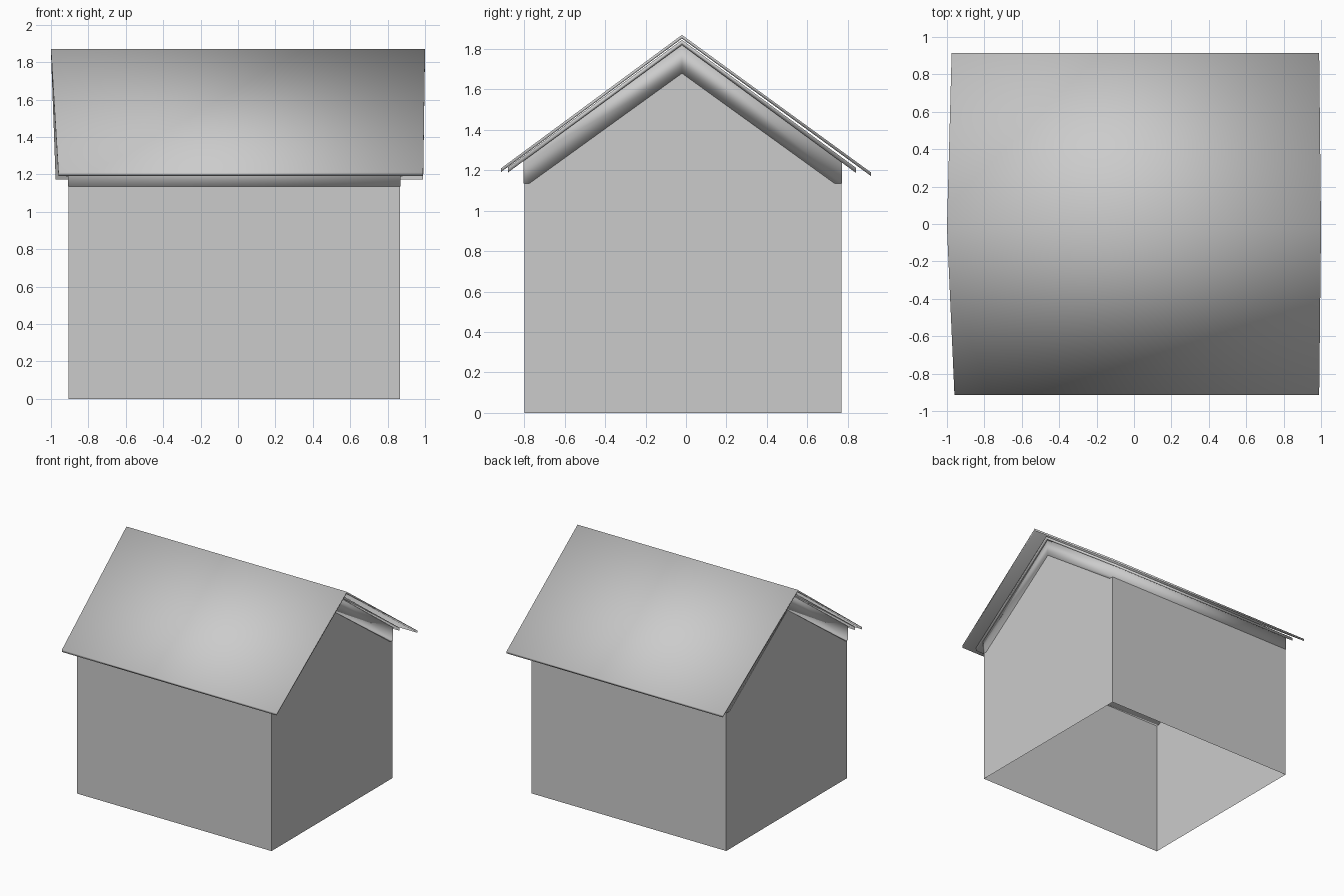
import bpy, bmesh

if "Cube" in bpy.data.objects:
    bpy.data.objects.remove(bpy.data.objects["Cube"])

RIDGE_Y = -0.02


def extrude_profile(name, points, left, right, caps=True, skip=(), smooth=False):
    """Run a (y, z) outline from left x to right x; left/right give x for a point."""
    bm = bmesh.new()
    a = [bm.verts.new((left(y), y, z)) for y, z in points]
    b = [bm.verts.new((right(y), y, z)) for y, z in points]
    n = len(points)
    for i in range(n):
        if i not in skip:
            j = (i + 1) % n
            bm.faces.new((a[i], a[j], b[j], b[i]))
    if caps:
        bm.faces.new(a[::-1])
        bm.faces.new(b)
    if len(skip) == 0:
        bmesh.ops.recalc_face_normals(bm, faces=bm.faces)
    for f in bm.faces:
        f.smooth = smooth
    mesh = bpy.data.meshes.new(name)
    bm.to_mesh(mesh)
    bm.free()
    obj = bpy.data.objects.new(name, mesh)
    bpy.context.collection.objects.link(obj)
    return obj


def sheet(front, ridge, back, thickness):
    """Closed outline of a thin folded sheet, given its top line."""
    top = [front, ridge, back]
    return top + [(y, z - thickness) for y, z in reversed(top)]


# Walls: open underneath, gables on both ends, open under the roof slopes
walls = [(-0.80, 0), (0.77, 0), (0.77, 1.14), (RIDGE_Y, 1.685), (-0.80, 1.14)]
extrude_profile("walls", walls, lambda y: -0.905, lambda y: 0.865, skip=(0, 2, 3))

# Thick roof base resting on the walls
base = [(-0.805, 1.135), (-0.775, 1.135), (RIDGE_Y, 1.68), (0.735, 1.135),
        (0.773, 1.135), (0.773, 1.25), (RIDGE_Y, 1.82), (-0.805, 1.25)]
extrude_profile("roof_base", base, lambda y: -0.91, lambda y: 0.87, smooth=True)

# Middle sheet with a short overhang
extrude_profile("roof_underlay",
                sheet((-0.88, 1.215), (RIDGE_Y, 1.845), (0.84, 1.213), 0.025),
                lambda y: -0.92, lambda y: 0.88, smooth=True)


# Outer roof sheet, its ends tapering in slightly toward the eaves
def outer_left(y):
    return -1.0 if abs(y - RIDGE_Y) < 0.1 else (-0.96 if y < 0 else -0.975)


def outer_right(y):
    return 1.0 if abs(y - RIDGE_Y) < 0.1 else 0.99


extrude_profile("outer_roof",
                sheet((-0.915, 1.21), (RIDGE_Y, 1.87), (0.915, 1.19), 0.018),
                outer_left, outer_right, smooth=True)
